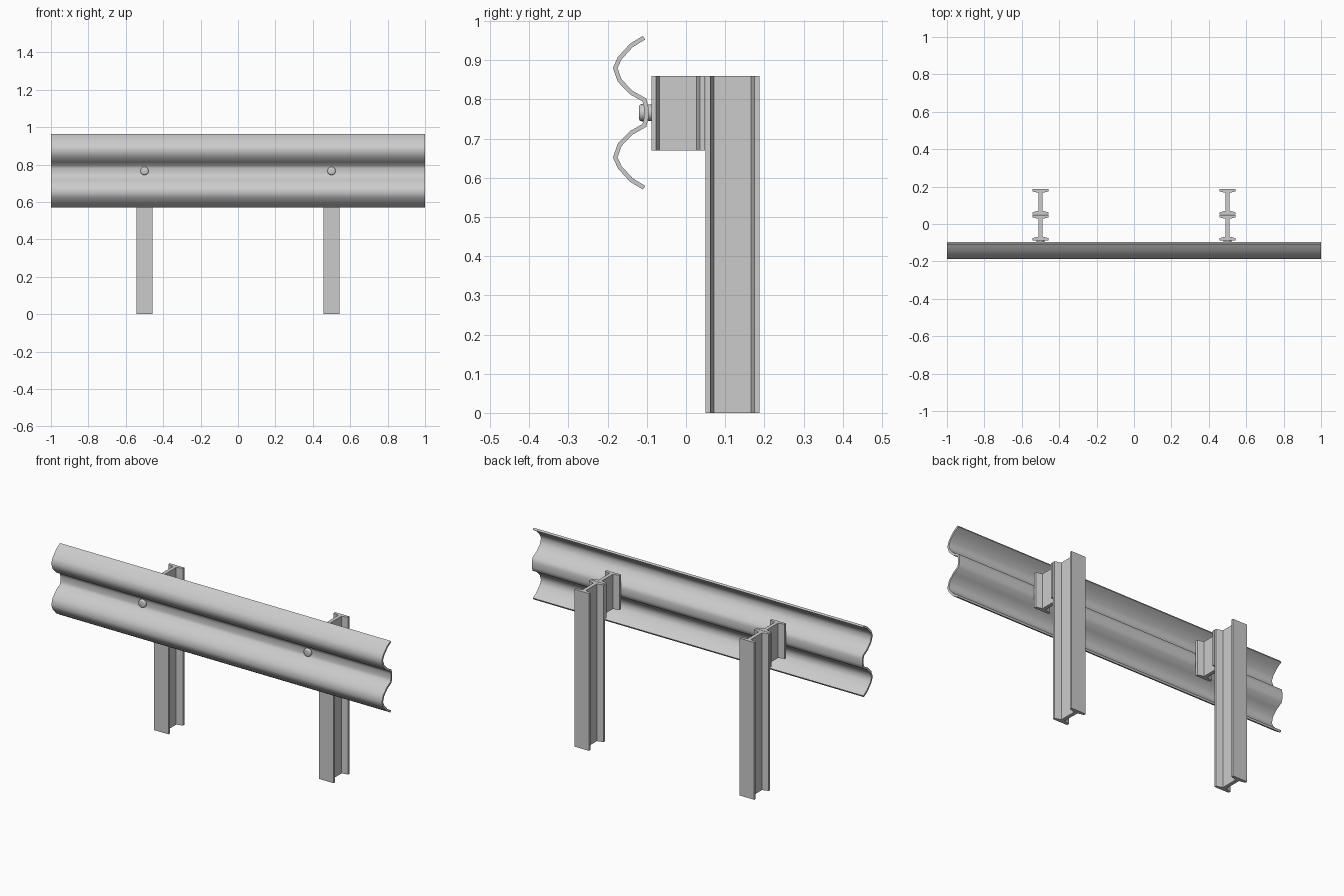
import bpy, bmesh, math
from mathutils import Vector, Matrix

if "Cube" in bpy.data.objects:
    bpy.data.objects.remove(bpy.data.objects["Cube"])

def finish(bm, name, angle=None):
    bmesh.ops.recalc_face_normals(bm, faces=bm.faces)
    me = bpy.data.meshes.new(name)
    bm.to_mesh(me)
    bm.free()
    ob = bpy.data.objects.new(name, me)
    bpy.context.collection.objects.link(ob)
    if angle:
        bpy.ops.object.select_all(action='DESELECT')
        ob.select_set(True)
        bpy.context.view_layer.objects.active = ob
        bpy.ops.object.shade_smooth_by_angle(angle=math.radians(angle))
    return ob

def extrude(name, outline, direction, angle=None):
    bm = bmesh.new()
    face = bm.faces.new([bm.verts.new(p) for p in outline])
    ext = bmesh.ops.extrude_face_region(bm, geom=[face])
    moved = [g for g in ext['geom'] if isinstance(g, bmesh.types.BMVert)]
    bmesh.ops.translate(bm, verts=moved, vec=direction)
    return finish(bm, name, angle)

def offset(line, t):
    # mitred parallel copy of an open polyline
    dirs = [(b - a).normalized() for a, b in zip(line, line[1:])]
    out = []
    for i, p in enumerate(line):
        d0, d1 = dirs[max(i - 1, 0)], dirs[min(i, len(dirs) - 1)]
        n0, n1 = Vector((-d0.y, d0.x)), Vector((-d1.y, d1.x))
        n = (n0 + n1).normalized()
        out.append(p + n * t / n.dot(n0))
    return out

# Double-wave rail: upper half of the front line, mirrored about its centre
ZC = 0.766
half = [(-.110, .196), (-.143, .176), (-.174, .142), (-.1865, .114),
        (-.174, .079), (-.143, .047), (-.111, .029), (-.107, .013)]
front = [Vector((y, ZC + z)) for y, z in half]
front += [Vector((y, ZC - z)) for y, z in reversed(half)]
back = offset(front, .011)
extrude('rail', [(-1, p.x, p.y) for p in front + back[::-1]], (2, 0, 0), 50)

# I-section with tapered flanges, used for posts and spacer blocks
def i_beam(name, x, y0, y1, z0, z1):
    w, web, edge, root = .044, .010, .012, .021
    right = [(w, y0), (w, y0 + edge), (web, y0 + root),
             (web, y1 - root), (w, y1 - edge), (w, y1)]
    pts = right + [(-px, py) for px, py in reversed(right)]
    extrude(name, [(x + px, py, z0) for px, py in pts], (0, 0, z1 - z0))

# Round bolt part along y
def disc(name, x, y0, y1, r, bevel=0):
    bm = bmesh.new()
    m = Matrix.Translation((x, (y0 + y1) / 2, ZC)) @ Matrix.Rotation(math.pi / 2, 4, 'X')
    bmesh.ops.create_cone(bm, cap_ends=True, segments=20, radius1=r, radius2=r,
                          depth=y1 - y0, matrix=m)
    if bevel:
        rim = [e for e in bm.edges if all(v.co.y < y0 + 1e-4 for v in e.verts)]
        bmesh.ops.bevel(bm, geom=rim, offset=bevel, segments=3, profile=.5, affect='EDGES')
    finish(bm, name, 40)

for side, x in (('left', -.5), ('right', .5)):
    i_beam(side + '_post', x, .05, .187, 0, .86)
    i_beam(side + '_spacer_block', x, -.088, .048, .67, .86)
    disc(side + '_bolt_head', x, -.12, -.1, .022, .007)
    disc(side + '_bolt_washer', x, -.1, -.087, .021)
